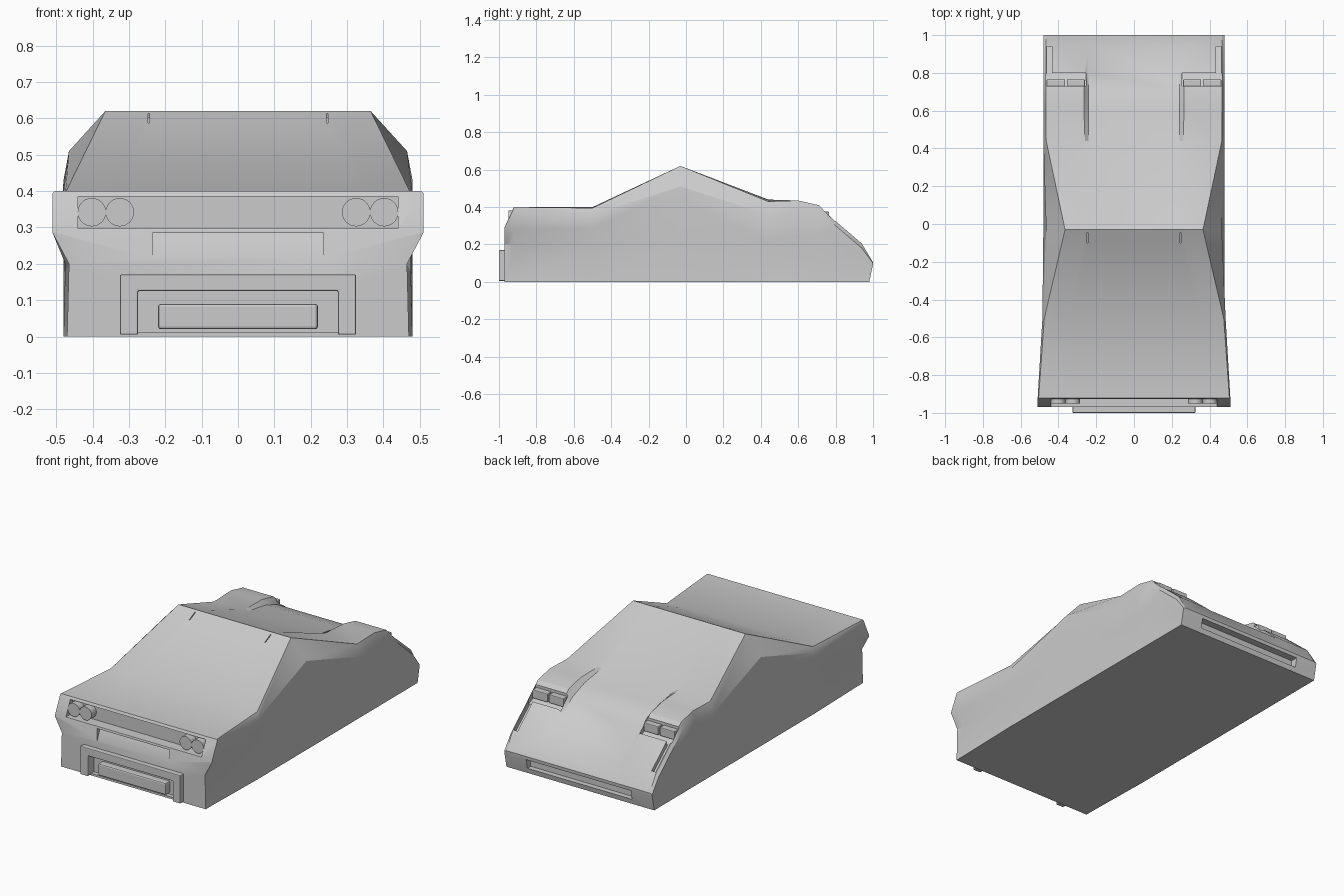
import bpy, bmesh, math
from mathutils import Vector

if "Cube" in bpy.data.objects:
    bpy.data.objects.remove(bpy.data.objects["Cube"])

paint = bpy.data.materials.new("plain_grey")
paint.diffuse_color = (0.6, 0.6, 0.6, 1)
paint.use_nodes = True
paint.node_tree.nodes["Principled BSDF"].inputs["Base Color"].default_value = paint.diffuse_color


def finish(name, bm):
    bmesh.ops.recalc_face_normals(bm, faces=bm.faces)
    me = bpy.data.meshes.new(name)
    bm.to_mesh(me)
    bm.free()
    me.materials.append(paint)
    ob = bpy.data.objects.new(name, me)
    bpy.context.collection.objects.link(ob)
    return ob


def prism(name, profile, axis, a, b):
    """Extrude a 2D outline along x (outline is y,z) or along y (outline is x,z)."""
    bm = bmesh.new()
    place = (lambda p, d: (d, p[0], p[1])) if axis == 'x' else (lambda p, d: (p[0], d, p[1]))
    vs = [bm.verts.new(place(p, a)) for p in profile]
    face = bm.faces.new(vs)
    ext = bmesh.ops.extrude_face_region(bm, geom=[face])
    move = Vector(place((0, 0), b - a))
    bmesh.ops.translate(bm, vec=move, verts=[v for v in ext['geom'] if isinstance(v, bmesh.types.BMVert)])
    return finish(name, bm)


def box(name, x0, x1, y0, y1, z0, z1):
    return prism(name, [(y0, z0), (y1, z0), (y1, z1), (y0, z1)], 'x', x0, x1)


def bevel(ob, width):
    m = ob.modifiers.new("bevel", 'BEVEL')
    m.width, m.segments = width, 2


def smooth(ob, angle=30):
    bpy.ops.object.select_all(action='DESELECT')
    ob.select_set(True)
    bpy.context.view_layer.objects.active = ob
    bpy.ops.object.shade_smooth_by_angle(angle=math.radians(angle))


# Body shell: half cross-sections (x, z) from sill to hood edge, lofted along y
stations = [
    (-0.97, [(.47, 0), (.465, .20), (.51, .285), (.51, .29), (.44, .292), (.26, .292), (.24, .292)]),
    (-0.92, [(.47, 0), (.465, .20), (.51, .285), (.51, .395), (.505, .40), (.36, .40), (.34, .40)]),
    (-0.50, [(.48, 0), (.475, .20), (.48, .29), (.485, .36), (.475, .395), (.36, .40), (.34, .40)]),
    (-0.03, [(.48, 0), (.475, .22), (.48, .43), (.465, .51), (.365, .62), (.25, .62), (.23, .62)]),
    (0.44, [(.48, 0), (.472, .15), (.477, .22), (.48, .36), (.465, .43), (.26, .44), (.24, .435)]),
    (0.60, [(.48, 0), (.475, .15), (.48, .24), (.48, .39), (.465, .435), (.265, .435), (.24, .41)]),
    (0.71, [(.48, 0), (.475, .15), (.48, .25), (.48, .38), (.465, .41), (.265, .41), (.24, .37)]),
    (0.80, [(.48, 0), (.475, .15), (.48, .22), (.48, .30), (.465, .325), (.265, .325), (.24, .30)]),
    (0.94, [(.48, 0), (.475, .10), (.48, .14), (.48, .18), (.465, .205), (.265, .205), (.24, .20)]),
    (1.00, [(.48, 0), (.48, .095), (.48, .097), (.48, .10), (.465, .105), (.265, .105), (.24, .105)]),
]
bm = bmesh.new()
rings = []
for y, half in stations:
    pts = half + [(-x, z) for x, z in reversed(half)]
    # the nose tucks under at the sill
    rings.append([bm.verts.new((x, .98 if y == 1 and z == 0 else y, z)) for x, z in pts])
n = len(rings[0])
for r, s in zip(rings, rings[1:]):
    for i in range(n):
        j = (i + 1) % n
        bm.faces.new((r[i], r[j], s[j], s[i]))
bm.faces.new(rings[0])
bm.faces.new(rings[-1])
body = finish("car_body", bm)

# Recesses cut into the body
cutters = [
    box("light_panel_cutter", -.44, .44, -1.1, -.905, .297, .385),
    prism("plate_cutter", [(-1.1, .285), (-.94, .285), (-.972, .21), (-1.1, .21)], 'x', -.235, .235),
    box("diffuser_cutter", -.275, .275, -1.1, -.945, .012, .125),
    box("nose_slot_cutter", -.34, .34, .955, 1.1, .03, .085),
]
for s in (-1, 1):
    cutters += [
        # headlight notch and the groove running down to the nose
        prism("headlight_cutter", [(.73, .5), (.73, .325), (.80, .297), (.80, .5)], 'x', s * .255, s * .467),
        prism("groove_cutter", [(.79, .5), (.79, .30), (.94, .175), (.94, .5)], 'x', s * .435, s * .46),
        # small slit at the top of the window
        prism("slit_cutter", [(-.045, .70), (-.045, .603), (-.10, .577), (-.10, .70)], 'x', s * .243, s * .248),
    ]
bpy.context.view_layer.objects.active = body
for c in cutters:
    c.hide_render = True
    m = body.modifiers.new("cut", 'BOOLEAN')
    m.operation, m.solver, m.object = 'DIFFERENCE', 'EXACT', c
    bpy.ops.object.modifier_apply(modifier=m.name)
for c in cutters:
    bpy.data.objects.remove(c, do_unlink=True)
smooth(body, 28)

# Round tail lights and block headlights on both sides
for s in (-1, 1):
    for x in (.325, .402):
        bpy.ops.mesh.primitive_cylinder_add(vertices=32, radius=.039, depth=.045,
                                            location=(s * x, -.9275, .342), rotation=(math.pi / 2, 0, 0))
        light = bpy.context.object
        light.name = "tail_light"
        light.data.materials.append(paint)
        smooth(light)
    for a, b in ((.26, .355), (.365, .462)):
        bevel(box("headlight", s * a, s * b, .725, .765, .325, .375), .004)

# Bumper frame and the block inside it
frame = prism("bumper_frame", [(-.325, .005), (-.325, .17), (.325, .17), (.325, .005),
                               (.275, .005), (.275, .125), (-.275, .125), (-.275, .005)], 'y', -1.0, -.94)
bevel(frame, .004)
block = box("bumper_block", -.22, .22, -.985, -.94, .02, .09)
bevel(block, .008)
